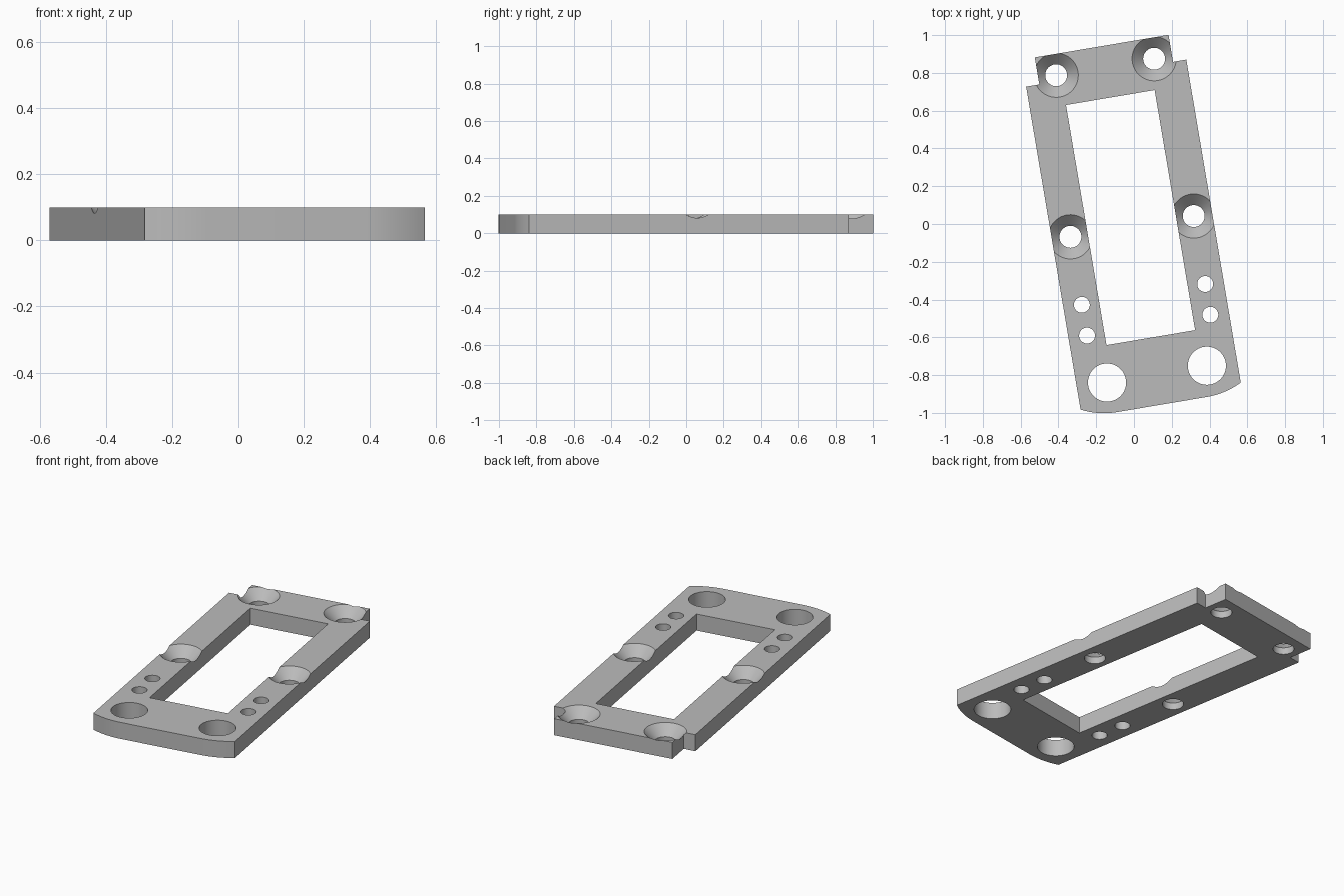
import bpy, bmesh, math

if "Cube" in bpy.data.objects:
    bpy.data.objects.remove(bpy.data.objects["Cube"])

THICK = 0.1
TILT = math.radians(9.57)


def add_object(name, bm):
    bmesh.ops.recalc_face_normals(bm, faces=bm.faces)
    mesh = bpy.data.meshes.new(name)
    bm.to_mesh(mesh)
    bm.free()
    obj = bpy.data.objects.new(name, mesh)
    bpy.context.collection.objects.link(obj)
    return obj


def add_prism(bm, outline, z0, z1):
    face = bm.faces.new([bm.verts.new((x, y, z0)) for x, y in outline])
    result = bmesh.ops.extrude_face_region(bm, geom=[face])
    verts = [v for v in result["geom"] if isinstance(v, bmesh.types.BMVert)]
    bmesh.ops.translate(bm, verts=verts, vec=(0, 0, z1 - z0))


def add_lathe(bm, x, y, profile, segments=64):
    # Stack of rings closed by a cap at each end
    rings = []
    for r, z in profile:
        angles = [2 * math.pi * i / segments for i in range(segments)]
        rings.append([bm.verts.new((x + r * math.cos(a), y + r * math.sin(a), z))
                      for a in angles])
    for low, high in zip(rings, rings[1:]):
        for i in range(segments):
            j = (i + 1) % segments
            bm.faces.new((low[i], low[j], high[j], high[i]))
    bm.faces.new(rings[0][::-1])
    bm.faces.new(rings[-1])


# Plate outline: right half with rounded lower corner and stepped top, then mirrored
radius, flat = 0.424, 0.24
corner = math.asin((0.43 - flat) / radius)
half = []
for i in range(13):
    a = corner * i / 12
    half.append((flat + radius * math.sin(a), -0.967 + radius * (1 - math.cos(a))))
half += [(0.43, 0.812), (0.359, 0.812), (0.359, 0.957)]
outline = half + [(-x, y) for x, y in reversed(half)]

bm = bmesh.new()
add_prism(bm, outline, 0, THICK)
plate = add_object("mounting_plate", bm)

# Cutters: central window, plain holes and countersunk screw holes
bm = bmesh.new()
w = 0.238
add_prism(bm, [(-w, -0.608), (w, -0.608), (w, 0.681), (-w, 0.681)], -0.05, 0.15)
plain_holes = [(0.268, -0.804, 0.101), (0.331, -0.376, 0.042), (0.331, -0.541, 0.042)]
screw_holes = [(0.263, 0.845), (0.331, -0.011)]
for side in (-1, 1):
    for x, y, r in plain_holes:
        add_lathe(bm, side * x, y, [(r, -0.05), (r, 0.15)])
    for x, y in screw_holes:
        add_lathe(bm, side * x, y,
                  [(0.058, -0.05), (0.058, 0.041), (0.117, THICK), (0.137, 0.12)])
cutter = add_object("hole_cutter", bm)
cutter.hide_render = True

cut = plate.modifiers.new("holes", "BOOLEAN")
cut.operation = "DIFFERENCE"
cut.solver = "EXACT"
cut.use_self = True
cut.object = cutter
bpy.ops.object.select_all(action="DESELECT")
plate.select_set(True)
bpy.context.view_layer.objects.active = plate
bpy.ops.object.modifier_apply(modifier=cut.name)
bpy.data.objects.remove(cutter)

# Material and placement
grey = bpy.data.materials.new("plain grey")
grey.use_nodes = True
colour = (0.5, 0.5, 0.5, 1)
grey.diffuse_color = colour
grey.node_tree.nodes["Principled BSDF"].inputs["Base Color"].default_value = colour
plate.data.materials.clear()
plate.data.materials.append(grey)
plate.rotation_euler.z = TILT
plate.location = (-0.012, -0.002, 0)
bpy.ops.object.shade_smooth_by_angle(angle=math.radians(25))
